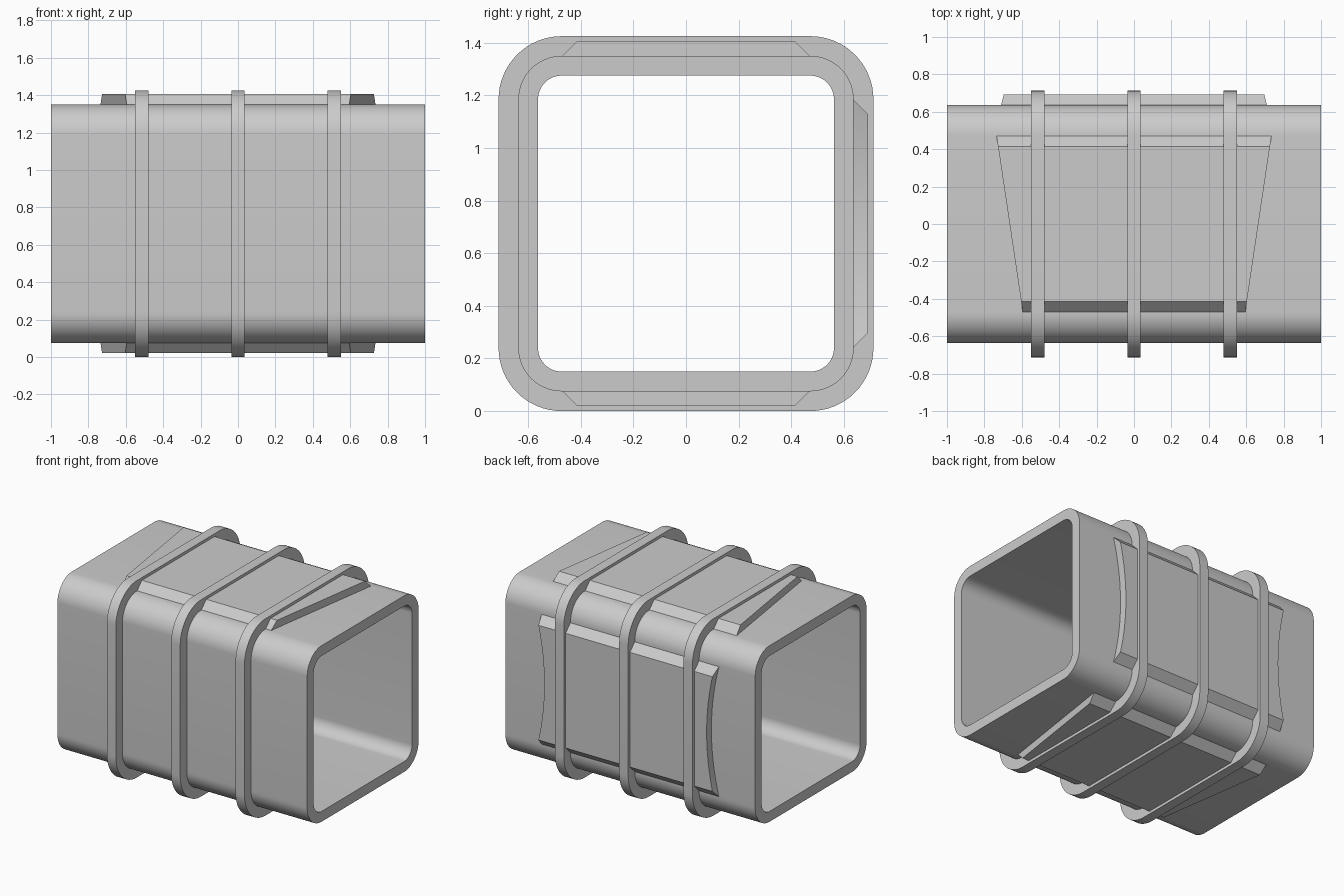
import bpy
import bmesh
import math

if "Cube" in bpy.data.objects:
    bpy.data.objects.remove(bpy.data.objects["Cube"])

CENTRE_Z = 0.7125      # height of the duct axis
CORNER = 0.4725        # centre of every rounded corner
DUCT = 0.6375          # half height of the duct
BAND = 0.7125          # half height of the bands
BORE = 0.5625          # half height of the opening
PAD = 0.055            # pad thickness
PAD_HALF = 0.47
SINK = 0.02            # how far pads and bands sink into the duct

grey = bpy.data.materials.new("plain grey")
grey.use_nodes = True
colour = (0.6, 0.6, 0.6, 1)
grey.diffuse_color = colour
grey.node_tree.nodes["Principled BSDF"].inputs["Base Color"].default_value = colour


def finish(bm, name):
    bmesh.ops.recalc_face_normals(bm, faces=bm.faces)
    mesh = bpy.data.meshes.new(name)
    bm.to_mesh(mesh)
    bm.free()
    mesh.materials.append(grey)
    obj = bpy.data.objects.new(name, mesh)
    bpy.context.collection.objects.link(obj)
    bpy.ops.object.select_all(action="DESELECT")
    obj.select_set(True)
    bpy.context.view_layer.objects.active = obj
    bpy.ops.object.shade_smooth_by_angle(angle=math.radians(25))
    return obj


def rounded_loop(bm, x, half, steps=16):
    """Rounded square in the yz plane, four arcs about shared corner centres."""
    verts = []
    for quarter in range(4):
        for i in range(steps + 1):
            a = (quarter + i / steps) * math.pi / 2
            mid = (quarter + 0.5) * math.pi / 2
            y = math.copysign(CORNER, math.cos(mid)) + (half - CORNER) * math.cos(a)
            z = math.copysign(CORNER, math.sin(mid)) + (half - CORNER) * math.sin(a)
            verts.append(bm.verts.new((x, y, CENTRE_Z + z)))
    return verts


def hollow_section(name, x0, x1, outer, inner):
    bm = bmesh.new()
    loops = [rounded_loop(bm, x, h)
             for x, h in ((x0, outer), (x1, outer), (x1, inner), (x0, inner))]
    n = len(loops[0])
    for k in range(4):
        a, b = loops[k], loops[(k + 1) % 4]
        for i in range(n):
            j = (i + 1) % n
            bm.faces.new((a[i], a[j], b[j], b[i]))
    return finish(bm, name)


def pad(name, width, place):
    """Raised pad with two sloped edges; width(v) gives its half length."""
    bm = bmesh.new()
    flat = PAD_HALF - PAD
    rows = [-PAD_HALF] + [flat * (i / 8 - 1) for i in range(17)] + [PAD_HALF]
    rings = []
    for v in rows:
        h = PAD if abs(v) < PAD_HALF else 0
        w = width(v)
        rings.append([bm.verts.new(place(x, v, z))
                      for x, z in ((-w, h), (w, h), (w, -SINK), (-w, -SINK))])
    for a, b in zip(rings, rings[1:]):
        for i in range(4):
            j = (i + 1) % 4
            bm.faces.new((a[i], a[j], b[j], b[i]))
    bm.faces.new(rings[0])
    bm.faces.new(rings[-1])
    return finish(bm, name)


# Square duct with three bands around it
hollow_section("duct", -1, 1, DUCT, BORE)
for label, x in (("right", -0.515), ("middle", 0), ("left", 0.515)):
    hollow_section(label + "_band", x - 0.036, x + 0.036, BAND, DUCT - SINK)


# Tapered pads above and below, wider at the back
def taper(v):
    return 0.665 + 0.07 * v / PAD_HALF


# Back pad with hollowed ends
def hollow_end(v):
    return 0.65 + 0.06 * (v / PAD_HALF) ** 2


pad("top_pad", taper, lambda x, v, h: (x, v, CENTRE_Z + DUCT + h))
pad("bottom_pad", taper, lambda x, v, h: (x, v, CENTRE_Z - DUCT - h))
pad("back_pad", hollow_end, lambda x, v, h: (x, DUCT + h, CENTRE_Z + v))
